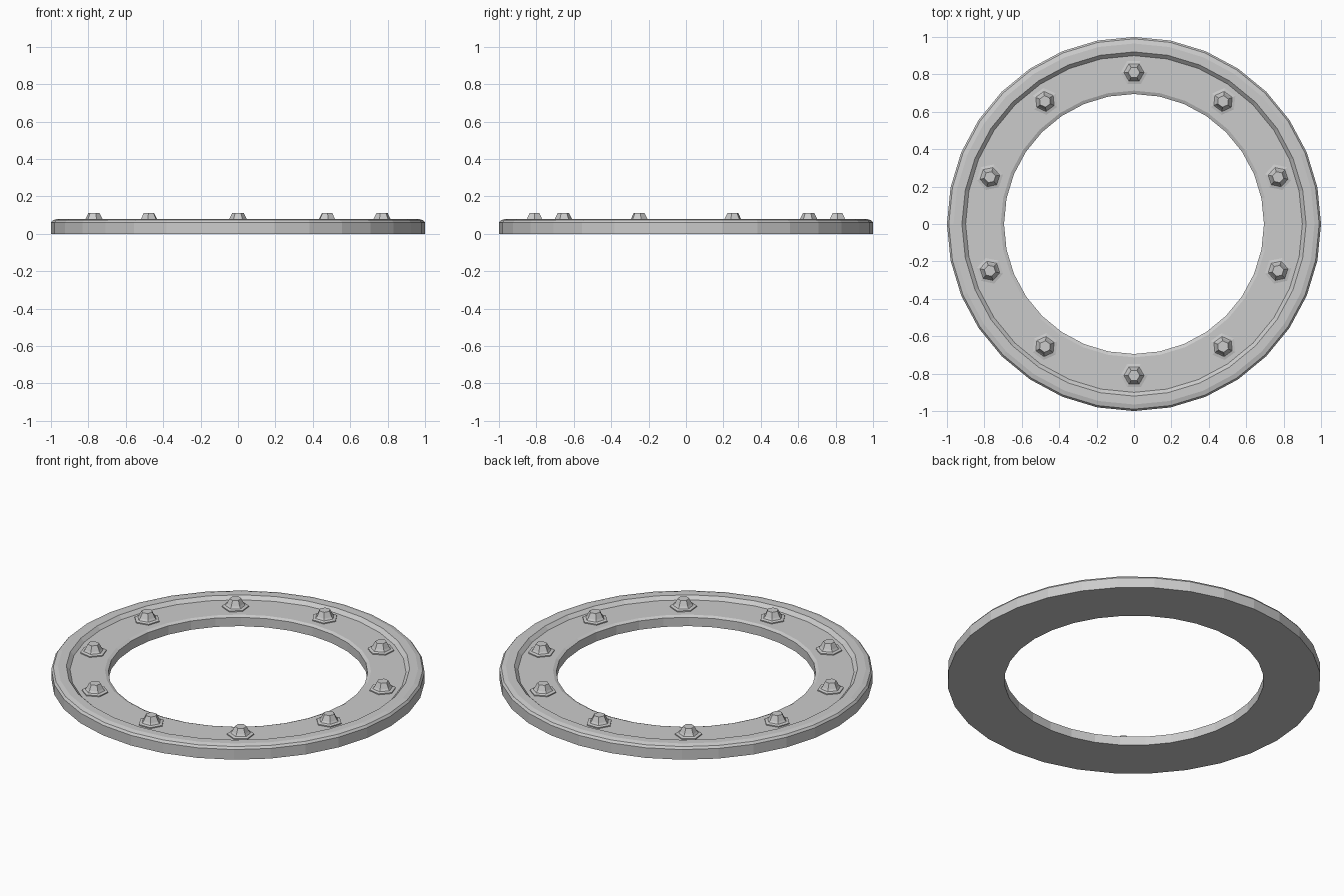
import bpy, bmesh, math
from mathutils import Matrix

cube = bpy.data.objects.get("Cube")
if cube:
    bpy.data.objects.remove(cube, do_unlink=True)

steel = bpy.data.materials.new("grey steel")
steel.use_nodes = True
GREY = (0.6, 0.6, 0.6, 1)
steel.diffuse_color = GREY
steel.node_tree.nodes["Principled BSDF"].inputs["Base Color"].default_value = GREY


def lathe(name, profile, sides, closed, matrix=Matrix()):
    """Revolve (radius, height) points around z; open profiles get end caps."""
    bm = bmesh.new()
    rings = []
    for r, z in profile:
        angles = [math.tau * i / sides for i in range(sides)]
        rings.append([bm.verts.new((r * math.cos(a), r * math.sin(a), z)) for a in angles])
    pairs = list(zip(rings, rings[1:]))
    if closed:
        pairs.append((rings[-1], rings[0]))
    else:
        bm.faces.new(rings[0])
        bm.faces.new(rings[-1])
    for a, b in pairs:
        for i in range(sides):
            j = (i + 1) % sides
            bm.faces.new((a[i], a[j], b[j], b[i]))
    bmesh.ops.recalc_face_normals(bm, faces=bm.faces)
    mesh = bpy.data.meshes.new(name)
    bm.to_mesh(mesh)
    bm.free()
    mesh.materials.append(steel)
    obj = bpy.data.objects.new(name, mesh)
    obj.matrix_world = matrix
    bpy.context.collection.objects.link(obj)
    return obj


# Flange ring: rounded outer rim, recessed floor, chamfered bore
FLOOR = 0.06
lathe("flange_ring", [(0.695, 0), (1, 0), (1, 0.06), (0.99, 0.073), (0.965, 0.08),
                      (0.92, 0.08), (0.9, FLOOR), (0.713, FLOOR), (0.695, 0.052)], 32, True)

# Hexagonal bolts with washer bases, turned to face the centre
BOLT = [(0.072, -0.005), (0.072, 0.006), (0.054, 0.01), (0.046, 0.02), (0.031, 0.05)]
for k in range(10):
    turn = Matrix.Rotation(math.tau * k / 10, 4, "Z")
    lathe(f"bolt_{k + 1}", BOLT, 6, False, turn @ Matrix.Translation((0, 0.81, FLOOR)))
